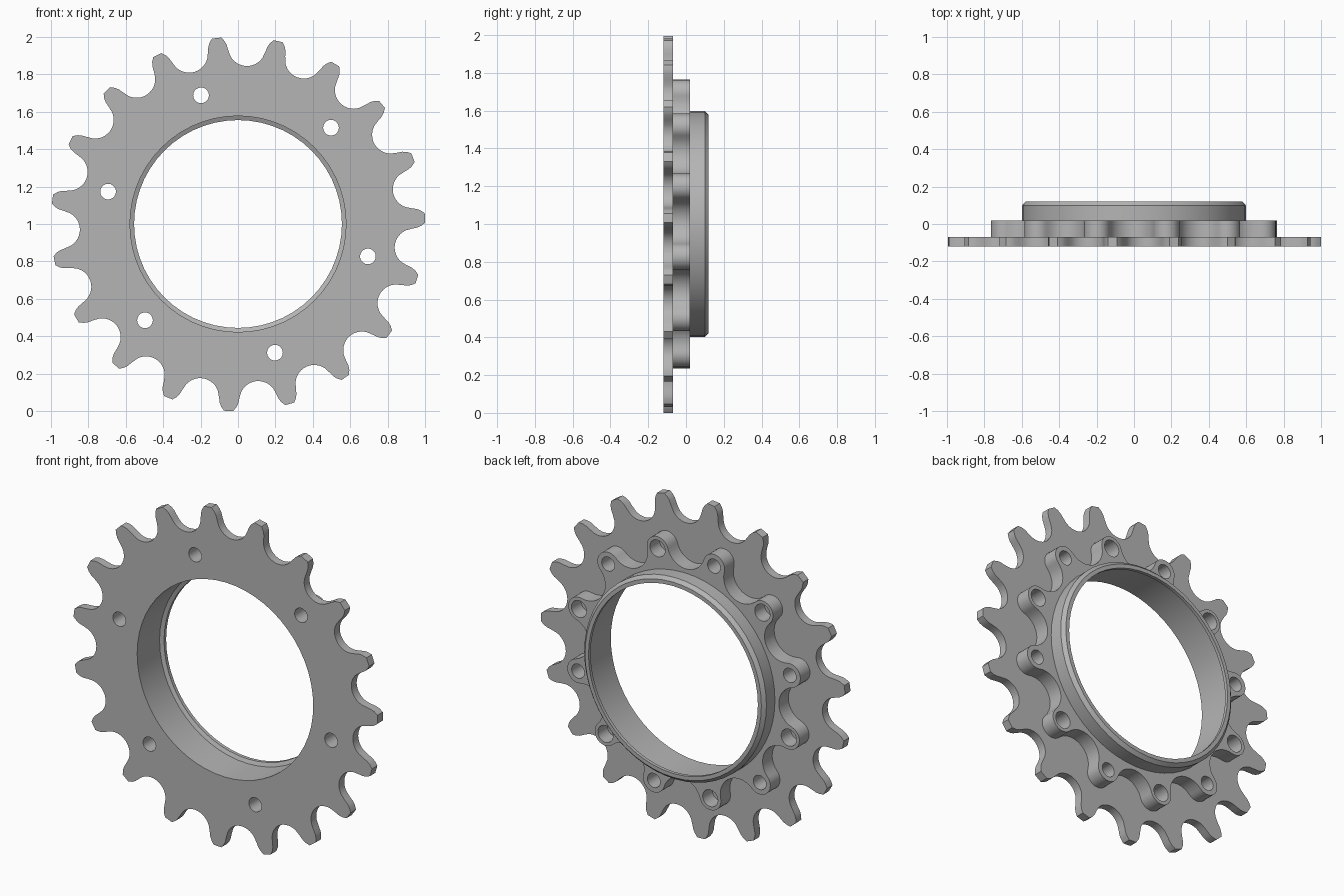
import bpy, bmesh, math
from math import sin, cos, radians, pi

if "Cube" in bpy.data.objects:
    bpy.data.objects.remove(bpy.data.objects["Cube"])

TEETH, LOBES = 19, 12
CZ = 1.0            # height of the wheel axis
BORE = 0.577
SEG = 56

steel = bpy.data.materials.new("steel_grey")
steel.diffuse_color = (0.46, 0.46, 0.46, 1)
steel.use_nodes = True
steel.node_tree.nodes["Principled BSDF"].inputs["Base Color"].default_value = steel.diffuse_color


def circle(r, n, d=0.0, a=0.0):
    """Circle of radius r, centred at polar position (d, a degrees)."""
    cx, cy = d * cos(radians(a)), d * sin(radians(a))
    return [(cx + r * cos(2 * pi * i / n), cy + r * sin(2 * pi * i / n)) for i in range(n)]


def spin(points, degrees):
    c, s = cos(radians(degrees)), sin(radians(degrees))
    return [(x * c - y * s, x * s + y * c) for x, y in points]


def finish(name, mesh):
    bm = bmesh.new()
    bm.from_mesh(mesh)
    bmesh.ops.remove_doubles(bm, verts=bm.verts, dist=1e-5)
    bmesh.ops.recalc_face_normals(bm, faces=bm.faces)
    bm.to_mesh(mesh)
    bm.free()
    mesh.materials.clear()
    mesh.materials.append(steel)
    obj = bpy.data.objects.new(name, mesh)
    bpy.context.collection.objects.link(obj)
    bpy.ops.object.select_all(action='DESELECT')
    obj.select_set(True)
    bpy.context.view_layer.objects.active = obj
    bpy.ops.object.shade_smooth_by_angle(angle=radians(25))
    return obj


def cut_plate(name, loops, y0, y1):
    """Flat outline with holes, thickened from y0 to y1."""
    curve = bpy.data.curves.new(name + "_outline", 'CURVE')
    curve.dimensions = '2D'
    curve.fill_mode = 'BOTH'
    curve.extrude = (y1 - y0) / 2
    for pts in loops:
        sp = curve.splines.new('POLY')
        sp.points.add(len(pts) - 1)
        for p, (x, y) in zip(sp.points, pts):
            p.co = (x, y, 0, 1)
        sp.use_cyclic_u = True
    tmp = bpy.data.objects.new(name + "_tmp", curve)
    bpy.context.collection.objects.link(tmp)
    dg = bpy.context.evaluated_depsgraph_get()
    mesh = bpy.data.meshes.new_from_object(tmp.evaluated_get(dg))
    bpy.data.objects.remove(tmp)
    bpy.data.curves.remove(curve)
    mesh.name = name
    for v in mesh.vertices:
        x, y, z = v.co
        v.co = (x, (y0 + y1) / 2 - z, y + CZ)
    return finish(name, mesh)


# toothed plate: one roller valley and half of each neighbouring tooth, repeated
half = [(0.945 - 0.1 * cos(radians(t)), 0.1 * sin(radians(t))) for t in range(0, 61, 10)]
half += [(0.925, 0.099), (0.953, 0.109), (0.972, 0.121)]
tip = radians(180 / TEETH - 1.4)
half.append((cos(tip), sin(tip)))
valley = [(x, -y) for x, y in reversed(half[1:])] + half
rim = []
for k in range(TEETH):
    rim += spin(valley, 87.1 + k * 360 / TEETH)
holes = [circle(0.042, 20, 0.715, 46 + 60 * k) for k in range(6)]
cut_plate("toothed_plate", [rim, circle(BORE, SEG)] + holes, -0.12, -0.07)

# lobed carrier: round bosses joined by tangent concave arcs
D, R, FLOOR = 0.715, 0.07, 0.622
step = pi / LOBES
lx, ly = D * cos(step), D * sin(step)
k = FLOOR - lx
rv = (k * k + ly * ly - R * R) / (2 * (R - k))
vc = FLOOR + rv
touch = math.atan2(ly, vc - lx)            # sweep of half a valley
hollow = [(vc - rv * cos(touch * i / 7), rv * sin(touch * i / 7)) for i in range(-7, 8)]
start = math.atan2(-ly, vc - lx)           # direction from boss to valley centre
end = 2 * step - start
boss = [(lx + R * cos(start + (end - start) * i / 14),
         ly + R * sin(start + (end - start) * i / 14)) for i in range(1, 14)]
outline = []
for n in range(LOBES):
    outline += spin(hollow + boss, 31 + n * 360 / LOBES)
bolts = [circle(0.042 if n % 2 == 0 else 0.05, 20, D, 46 + 30 * n) for n in range(LOBES)]
cut_plate("lobed_carrier", [outline, circle(BORE, SEG)] + bolts, -0.07, 0.02)

# rear collar: chamfered ring with a small inner lip
profile = [(0.02, BORE), (0.02, 0.597), (0.10, 0.597), (0.12, 0.578),
           (0.12, 0.555), (0.10, 0.555), (0.09, BORE)]
bm = bmesh.new()
rings = []
for i in range(SEG):
    a = 2 * pi * i / SEG
    rings.append([bm.verts.new((r * cos(a), y, CZ + r * sin(a))) for y, r in profile])
for i in range(SEG):
    p, q = rings[i], rings[(i + 1) % SEG]
    for j in range(len(profile)):
        m = (j + 1) % len(profile)
        bm.faces.new((p[j], p[m], q[m], q[j]))
collar = bpy.data.meshes.new("rear_collar")
bm.to_mesh(collar)
bm.free()
finish("rear_collar", collar)
